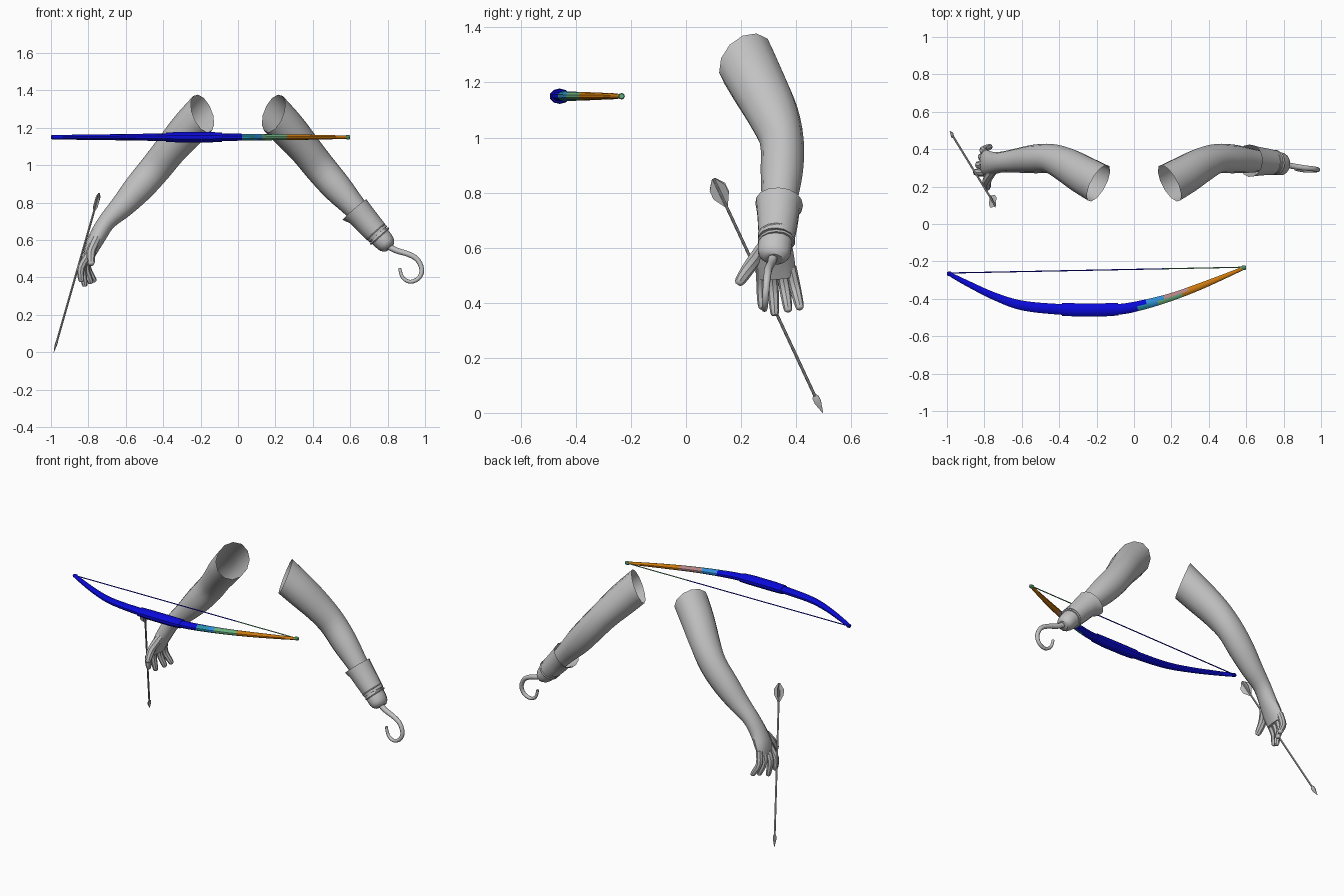
import bpy, bmesh, math
from mathutils import Vector

if "Cube" in bpy.data.objects:
    bpy.data.objects.remove(bpy.data.objects["Cube"], do_unlink=True)


def material(name, *rgb):
    m = bpy.data.materials.new(name)
    m.use_nodes = True
    m.diffuse_color = (*rgb, 1)
    m.node_tree.nodes["Principled BSDF"].inputs["Base Color"].default_value = (*rgb, 1)
    return m


GREY = material("grey", 0.54, 0.54, 0.54)
BLUE = material("deep blue", 0.003, 0.003, 0.7)
TEAL = material("teal", 0.02, 0.28, 0.4)
SKY = material("sky blue", 0.03, 0.27, 0.68)
GREEN = material("green", 0.14, 0.42, 0.2)
PINK = material("dusty pink", 0.45, 0.23, 0.23)
ORANGE = material("orange", 0.6, 0.19, 0.004)
BOW_MATS = [BLUE, TEAL, SKY, GREEN, PINK, ORANGE]


def finish(name, bm, mats, rule=None, angle=40):
    bmesh.ops.recalc_face_normals(bm, faces=bm.faces)
    if rule:
        for f in bm.faces:
            f.material_index = rule(f.calc_center_median(), f.normal)
    me = bpy.data.meshes.new(name)
    bm.to_mesh(me)
    bm.free()
    ob = bpy.data.objects.new(name, me)
    bpy.context.collection.objects.link(ob)
    for m in mats:
        me.materials.append(m)
    bpy.ops.object.select_all(action='DESELECT')
    ob.select_set(True)
    bpy.context.view_layer.objects.active = ob
    bpy.ops.object.shade_smooth_by_angle(angle=math.radians(angle))


def spline(rows, steps):
    """Catmull-Rom through rows of (x, y, z, thickness, width)."""
    rows = [Vector(r) for r in rows]
    out = []
    for i in range(len(rows) - 1):
        a, b, c, d = rows[max(i - 1, 0)], rows[i], rows[i + 1], rows[min(i + 2, len(rows) - 1)]
        for s in range(steps):
            t = s / steps
            out.append(b + (c - a) * t / 2 + (2 * a - 5 * b + 4 * c - d) * t * t / 2
                       + (3 * b - a - 3 * c + d) * t ** 3 / 2)
    return out + [rows[-1]]


def tube(name, rows, mats=(GREY,), sides=12, steps=3, start=True, rule=None, shape=None):
    """Sweep an ellipse along rows; a missing width means a round section."""
    rows = spline([tuple(r) if len(r) == 5 else (*r, r[3]) for r in rows], steps)
    pts = [Vector(r[:3]) for r in rows]
    bm = bmesh.new()
    rings = []
    for i, r in enumerate(rows):
        t = (pts[min(i + 1, len(pts) - 1)] - pts[max(i - 1, 0)]).normalized()
        v = Vector((0, 1, 0))
        v = (v - t * v.dot(t)).normalized()
        u = v.cross(t)
        rings.append([bm.verts.new(pts[i] + u * r[3] * math.cos(a) + v * r[4] * math.sin(a))
                      for a in (math.tau * k / sides for k in range(sides))])
    for p, q in zip(rings, rings[1:]):
        for k in range(sides):
            j = (k + 1) % sides
            bm.faces.new((p[k], p[j], q[j], q[k]))
    if start:
        bm.faces.new(rings[0])
    bm.faces.new(rings[-1])
    if shape:
        shape(rings, pts)
    finish(name, bm, mats, rule)


# Arms: hollow at the shoulder, with a slanted opening, mirrored about x
def slant(rings, pts):
    n = Vector((math.copysign(0.8, -pts[0].x), -0.47, 0.37))
    t = (pts[1] - pts[0]).normalized()
    for ring, centre, share in zip(rings, pts, (1, 0.7, 0.4, 0.15)):
        for v in ring:
            v.co -= t * (v.co - centre).dot(n) / t.dot(n) * share


arm = [(0.19, 0.218, 1.277, 0.1, 0.111), (0.27, 0.262, 1.19, 0.098, 0.105), (0.36, 0.315, 1.085, 0.088, 0.095),
       (0.44, 0.348, 0.985, 0.085, 0.08), (0.53, 0.348, 0.88, 0.08, 0.077), (0.62, 0.34, 0.78, 0.064, 0.066)]
tube("left_arm", arm + [(0.69, 0.335, 0.7, 0.055)], start=False, shape=slant)

right = [(-x, *rest) for x, *rest in arm]
palm = [(-0.70, 0.332, 0.70, 0.048, 0.056), (-0.75, 0.325, 0.62, 0.045, 0.06),
        (-0.785, 0.325, 0.55, 0.038, 0.07), (-0.803, 0.33, 0.49, 0.024, 0.066)]
tube("right_arm_and_palm", right + palm, start=False, shape=slant)


# Fingers and thumb of the right hand
def finger(name, a, b, c, r):
    end = Vector(c) + (Vector(c) - Vector(b)).normalized() * r * 0.7
    tube(name, [(*a, r), (*b, r * 1.02), (*c, r * 0.8), (*end, r * 0.35)], sides=8)


digits = [("index", 0.275, -0.838, 0.277, 0.39), ("middle", 0.31, -0.82, 0.322, 0.366),
          ("ring", 0.347, -0.79, 0.37, 0.38), ("little", 0.381, -0.772, 0.412, 0.388)]
for name, y0, x1, y1, z1 in digits:
    finger(name + "_finger", (-0.795, y0, 0.53), ((x1 - 0.84) / 2, (y0 + y1) / 2, 0.455), (x1, y1, z1), 0.02)
finger("thumb", (-0.755, 0.285, 0.61), (-0.785, 0.237, 0.54), (-0.785, 0.197, 0.48), 0.024)


# Cuff with turned-out corners, stump cap, bands and hook
def flare(rings, pts):
    for v in rings[0]:
        d = v.co - pts[0]
        for way, amount in (((-0.6, 0.55, -0.58), 0.3), ((-0.55, -0.65, -0.52), 0.1)):
            v.co += d * amount * max(0, d.normalized().dot(Vector(way))) ** 4


tube("cuff", [(0.628, 0.337, 0.768, 0.077, 0.084), (0.655, 0.335, 0.737, 0.073, 0.079),
              (0.70, 0.333, 0.685, 0.069, 0.073), (0.75, 0.328, 0.63, 0.063, 0.066)],
     sides=14, steps=1, start=False, shape=flare)
tube("stump_cap", [(0.735, 0.33, 0.645, 0.057, 0.06), (0.775, 0.322, 0.6, 0.055, 0.062),
                   (0.798, 0.32, 0.572, 0.047, 0.056), (0.81, 0.318, 0.558, 0.03, 0.036)], sides=14, steps=2)
for i, (x, z) in enumerate([(0.736, 0.645), (0.757, 0.622)]):
    tube(f"cuff_band_{i + 1}", [(x - 0.004, 0.328, z + 0.0045, 0.062, 0.065), (x, 0.328, z, 0.067, 0.069),
                                (x + 0.004, 0.328, z - 0.0045, 0.062, 0.065)], sides=14, steps=1)
hook = [(0.80, 0.318, 0.57), (0.845, 0.31, 0.545), (0.91, 0.3, 0.525), (0.96, 0.295, 0.495), (0.983, 0.29, 0.44),
        (0.965, 0.287, 0.395), (0.92, 0.285, 0.377), (0.88, 0.29, 0.4), (0.864, 0.293, 0.45)]
tube("hook", [(*p, 0.017 - 0.0011 * i) for i, p in enumerate(hook)], sides=10)

# Arrow: shaft, head and crossed feathers
tail, tip = Vector((-0.742, 0.1, 0.85)), Vector((-0.985, 0.497, 0.0))


def along(t):
    return tuple(tail.lerp(tip, t))


tube("arrow_shaft", [(*along(0), 0.0055), (*along(0.96), 0.0055)], sides=8, steps=1)
tube("arrow_head", [(*along(t), r * 0.6, r * 1.3) for t, r in
                    ((0.92, 0.004), (0.935, 0.011), (0.955, 0.011), (1, 0.001))], sides=6, steps=1)
axis = (tip - tail).normalized()
across = (Vector((0, 1, 0)) - axis * axis.y).normalized()
bm = bmesh.new()
for turn in (-22, 22):
    a = math.radians(turn)
    side = across * math.cos(a) + axis.cross(across) * math.sin(a)
    outline = [(0.0, 0.007), (0.035, 0.033), (0.07, 0.033), (0.12, 0.005)]
    ring = [tail.lerp(tip, t) + side * w for t, w in outline]
    ring += [tail.lerp(tip, t) - side * w for t, w in reversed(outline)]
    bm.faces.new([bm.verts.new(p) for p in ring])
finish("arrow_feathers", bm, [GREY])


# Bow: colour bands run along x; front, back and underside change at different places
def bow_colour(c, n):
    front = n.y < -0.2
    if front:
        bands = [(0.015, 0), (0.085, 1), (0.13, 2), (0.265, 3), (0.575, 5)]
    elif n.z < -0.3:
        bands = [(0.11, 0), (0.165, 2), (0.285, 4), (0.575, 5)]
    else:
        bands = [(0.065, 0), (0.165, 2), (0.285, 4), (0.575, 5)]
    return next((colour for end, colour in bands if c.x < end), 3)


Z = 1.15
limb = [(-0.985, -0.268, 0.011, 0.011), (-0.9, -0.313, 0.013, 0.016), (-0.75, -0.385, 0.015, 0.021),
        (-0.6, -0.435, 0.017, 0.027), (-0.4, -0.456, 0.02, 0.03), (-0.24, -0.458, 0.02, 0.03),
        (-0.08, -0.456, 0.02, 0.03), (0.05, -0.432, 0.018, 0.027), (0.2, -0.39, 0.016, 0.022),
        (0.35, -0.335, 0.014, 0.019), (0.5, -0.273, 0.011, 0.013), (0.59, -0.234, 0.008, 0.009)]
tube("bow_limbs", [(x, y, Z, t, w) for x, y, t, w in limb], BOW_MATS, sides=10, steps=8, rule=bow_colour)
tube("bow_grip", [(-0.385, -0.457, Z, 0.025, 0.036), (-0.31, -0.459, Z, 0.028, 0.037),
                  (-0.16, -0.459, Z, 0.028, 0.037), (-0.085, -0.456, Z, 0.025, 0.035)],
     [BLUE], sides=10, steps=1)
for name, x, y, mat in (("right_bow_tip", -0.987, -0.266, BLUE), ("left_bow_tip", 0.587, -0.234, GREEN)):
    tube(name, [(x - 0.012, y, Z, 0.009), (x - 0.006, y, Z, 0.012), (x + 0.006, y, Z, 0.012),
                (x + 0.012, y, Z, 0.009)], [mat], sides=8, steps=1)
tube("bow_string", [(-0.985, -0.262, Z, 0.0035), (0.587, -0.231, Z, 0.0035)], [BLUE, GREEN], sides=6, steps=16,
     rule=lambda c, n: int(c.x > 0.15))
